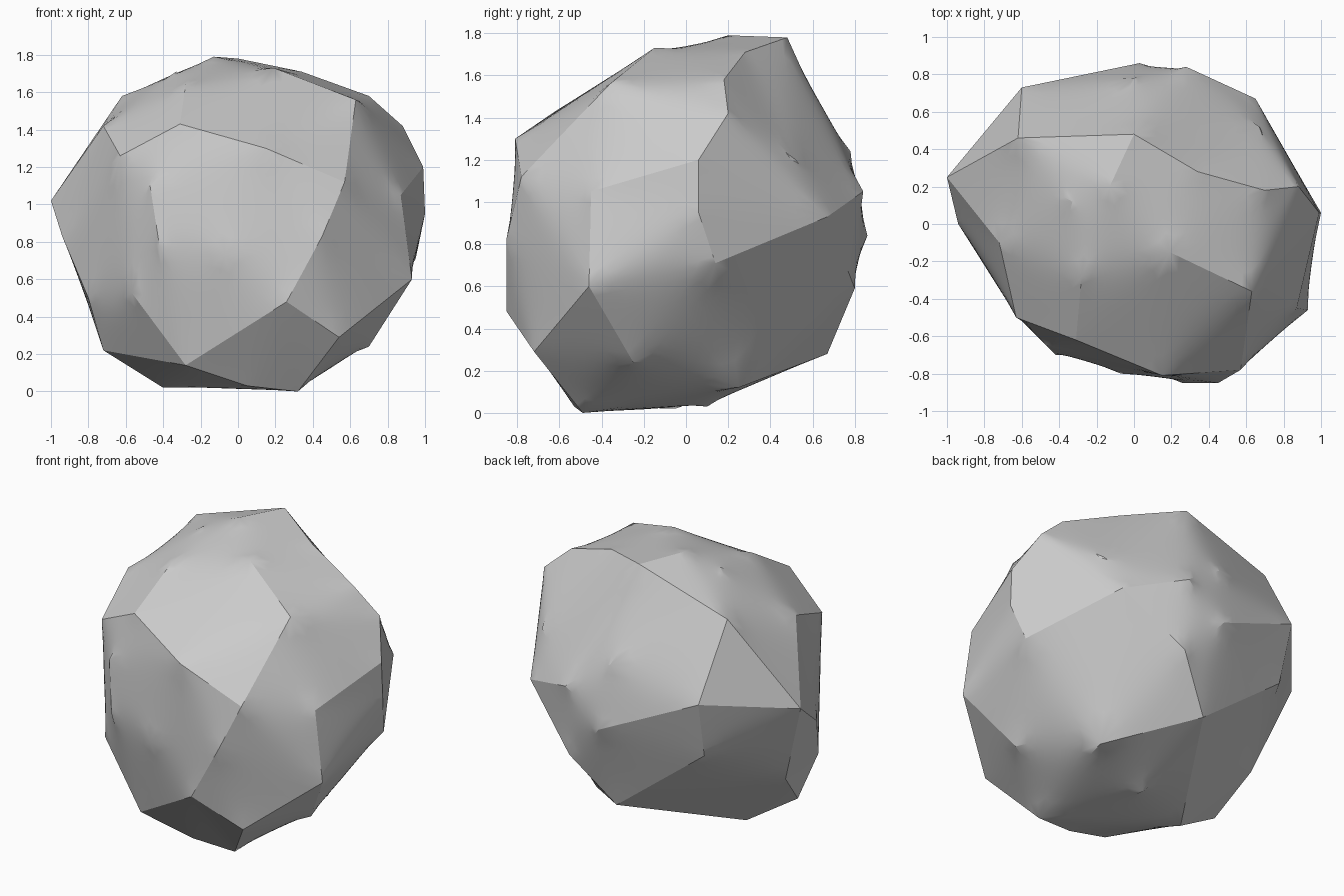
import bpy, bmesh
from mathutils import Vector

if "Cube" in bpy.data.objects:
    bpy.data.objects.remove(bpy.data.objects["Cube"])

# Ridge corners where the chipped facets of the boulder meet
corners = [
    # crown
    (0, .48, 1.78), (-.13, .2, 1.79), (-.33, .12, 1.71), (.19, -.15, 1.73), (.34, .28, 1.71),
    (.70, .18, 1.58), (.63, -.36, 1.56), (-.28, -.28, 1.64), (-.62, .46, 1.58),
    # front
    (-.31, -.62, 1.43), (.15, -.81, 1.30), (-.47, -.65, 1.10), (-.42, -.70, .78), (.57, -.78, 1.12),
    (.45, -.85, .83), (.26, -.85, .48), (-.07, -.80, .73), (-.57, -.55, .53), (.54, -.72, .29),
    # right
    (.87, -.45, 1.05), (.93, -.46, .60), (.99, .06, 1.20), (1.0, .06, .95), (.95, .14, .71),
    (.88, .20, 1.42), (.67, .52, 1.20),
    # back
    (.65, .67, .93), (.03, .86, .84), (.28, .84, 1.05), (.28, .80, .59), (0, .78, 1.24),
    (-.60, .73, 1.12), (-.58, .64, .75), (.03, .67, .28),
    # left
    (-1, .25, 1.02), (-.72, -.10, 1.42), (-.63, -.50, 1.26), (-.94, 0, .83), (-.80, -.22, .50),
    (-.80, .12, .46),
    # base
    (-.72, -.12, .22), (-.28, -.60, .14), (.05, -.53, .03), (.32, -.49, 0), (.47, .25, .12),
    (.70, -.25, .24), (-.40, -.05, .02), (.02, .10, .03),
]
centre = Vector((0, 0, .88))

# Triangulate the corners as seen from the centre, keeping shallow hollows
bm = bmesh.new()
crease = bm.edges.layers.float.new("crease_edge")
place = {}
for c in corners:
    v = bm.verts.new((Vector(c) - centre).normalized())
    place[v] = Vector(c)
bmesh.ops.convex_hull(bm, input=bm.verts[:])
bmesh.ops.recalc_face_normals(bm, faces=bm.faces[:])
for v in bm.verts:
    v.co = place[v]
bm.normal_update()

# Choose the outward diagonal wherever two triangles form a reentrant crease
for _ in range(3):
    for e in bm.edges[:]:
        if not e.is_valid or len(e.link_faces) != 2 or e.calc_face_angle_signed(0) > -.12:
            continue
        new = bmesh.utils.edge_rotate(e, True)
        bm.normal_update()
        if new and any(f.normal.dot(f.calc_center_median() - centre) < .3
                       for f in new.link_faces):
            bmesh.utils.edge_rotate(new, False)
            bm.normal_update()

# Soften only the shallow creases inside each facet
for e in bm.edges:
    e[crease] = 1.0 if e.calc_face_angle(0) > .42 else 0.0

me = bpy.data.meshes.new("boulder")
bm.to_mesh(me)
bm.free()
rock = bpy.data.objects.new("boulder", me)
bpy.context.collection.objects.link(rock)

# Pin the corners so softening does not shrink the outline
pins = me.attributes.get("crease_vert") or me.attributes.new("crease_vert", 'FLOAT', 'POINT')
for p in pins.data:
    p.value = 1.0
sub = rock.modifiers.new("soften", 'SUBSURF')
sub.levels = sub.render_levels = 3

bpy.context.view_layer.objects.active = rock
rock.select_set(True)
bpy.ops.object.modifier_apply(modifier=sub.name)
bpy.ops.object.shade_smooth_by_angle(angle=.42)
